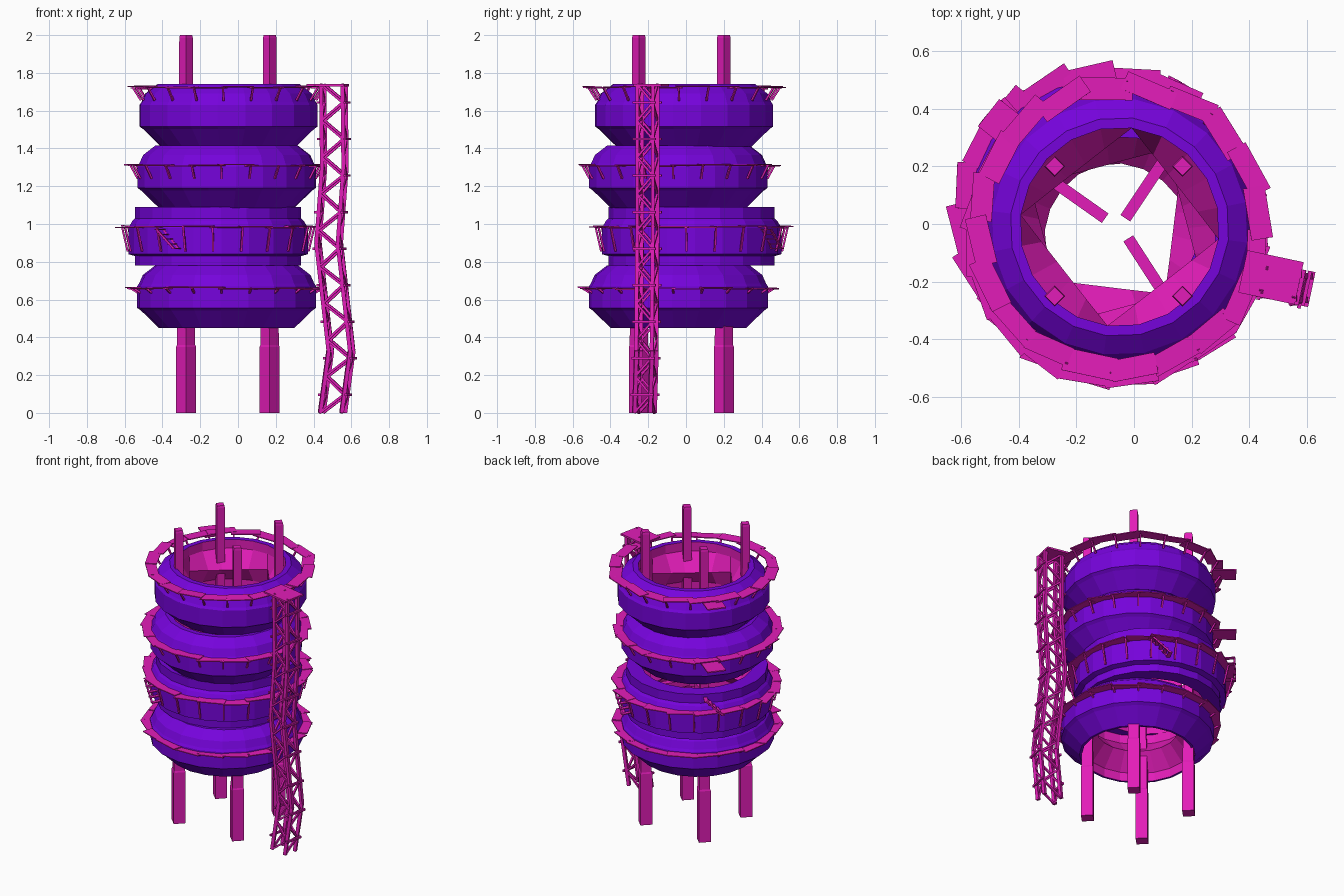
import bpy, bmesh, math, random
from math import cos, sin, pi, radians
from mathutils import Vector, Matrix

random.seed(4)
cube = bpy.data.objects.get("Cube")
if cube:
    bpy.data.objects.remove(cube)


def material(name, rgb):
    m = bpy.data.materials.new(name)
    m.use_nodes = True
    m.diffuse_color = (*rgb, 1)
    m.node_tree.nodes["Principled BSDF"].inputs["Base Color"].default_value = (*rgb, 1)
    return m


PURPLE = material("violet", (0.18, 0.001, 0.71))
PINK = material("magenta", (0.76, 0.012, 0.48))


def finish(bm, name, *mats):
    bmesh.ops.recalc_face_normals(bm, faces=bm.faces)
    mesh = bpy.data.meshes.new(name)
    bm.to_mesh(mesh)
    bm.free()
    for m in mats:
        mesh.materials.append(m)
    ob = bpy.data.objects.new(name, mesh)
    bpy.context.collection.objects.link(ob)


def box(bm, centre, size, yaw=0, tilt=0):
    mat = (Matrix.Translation(centre) @ Matrix.Rotation(yaw, 4, 'Z')
           @ Matrix.Rotation(tilt, 4, 'Y') @ Matrix.Diagonal((*size, 1)))
    bmesh.ops.create_cube(bm, size=1, matrix=mat)


def beam(bm, a, b, width):
    a, b = Vector(a), Vector(b)
    d = b - a
    mat = (Matrix.Translation((a + b) / 2) @ d.to_track_quat('Z', 'Y').to_matrix().to_4x4()
           @ Matrix.Diagonal((width, width, d.length, 1)))
    bmesh.ops.create_cube(bm, size=1, matrix=mat)


def bridge(bm, loops, closed):
    n = len(loops[0])
    pairs = list(zip(loops, loops[1:]))
    if closed:
        pairs.append((loops[-1], loops[0]))
    return [[bm.faces.new((p[i], p[(i + 1) % n], q[(i + 1) % n], q[i])) for i in range(n)]
            for p, q in pairs]


# Faceted ring drum whose bore narrows to a waist: square, or round where capped
SIDES = 20
BORE = 0.345


def ring_drum(name, cx, cy, base, outer, turn, cap):
    height = outer[-1][0]

    def waist(a):
        off = (a - turn + pi / 2) % (pi / 2) - pi / 4
        return min(0.245 / cos(off), cap)

    angles = [2 * pi * i / SIDES + turn for i in range(SIDES)]
    levels = [(h, [r] * SIDES) for h, r in outer]
    levels += [(height, [BORE] * SIDES), (height - 0.06, [BORE] * SIDES),
               (height / 2, [waist(a) for a in angles]),
               (0.06, [BORE] * SIDES), (0, [BORE] * SIDES)]
    bm = bmesh.new()
    loops = [[bm.verts.new((cx + r * cos(a), cy + r * sin(a), base + h))
              for a, r in zip(angles, radii)] for h, radii in levels]
    bands = bridge(bm, loops, True)
    for band in bands[len(outer):-1]:
        for f in band:
            f.material_index = 1
    finish(bm, name, PURPLE, PINK)


# Ragged walkway of overlapping plates with slanted brackets
def walkway(name, cx, cy, z, r, drop, foot):
    bm = bmesh.new()
    n = 20
    for i in range(n):
        a = 2 * pi * i / n + 0.1
        rr = r + random.uniform(-0.006, 0.006)
        box(bm, (cx + rr * cos(a), cy + rr * sin(a), z + random.uniform(-0.005, 0.005)),
            (random.uniform(0.065, 0.08), random.uniform(0.16, 0.19), 0.006),
            a + random.uniform(-0.2, 0.2), random.uniform(-0.05, 0.05))
        b = a + pi / n
        beam(bm, (cx + (r + 0.025) * cos(b), cy + (r + 0.025) * sin(b), z),
             (cx + foot * cos(b), cy + foot * sin(b), z - drop), 0.01)
    finish(bm, name, PINK)


BULGE = [(0, .36), (.092, .455), (.106, .475), (.22, .475), (.235, .465), (.28, .445), (.33, .38)]
STRAIGHT = [(0, .44), (.05, .44), (.06, .475), (.2, .475), (.235, .455), (.25, .44), (.31, .44)]
LEVELS = [
    ("lower", -.06, -.04, .45, BULGE, 14, .25, .66, .025, .47),
    ("second", -.105, .03, .78, STRAIGHT, 38, BORE, .985, .13, .48),
    ("third", -.06, -.04, 1.085, BULGE, 60, BORE, 1.31, .07, .472),
    ("upper", -.05, -.01, 1.41, BULGE, 83, BORE, 1.725, .07, .465),
]
for name, cx, cy, base, prof, turn, cap, wz, drop, foot in LEVELS:
    ring_drum(name + "_ring", cx, cy, base, prof, radians(turn), cap)
    walkway(name + "_walkway", cx, cy, wz, .485, drop, foot)

# Slim square corner posts, set diagonally, running through all rings
POST = [(0, .053), (.35, .053), (.36, .048), (.6, .047), (.75, .038), (1.985, .036), (2, .032)]
for side, x in (("right", -.275), ("left", .168)):
    for end, y in (("front", -.25), ("back", .2)):
        bm = bmesh.new()
        loops = [[bm.verts.new((x + r * cos(k * pi / 2), y + r * sin(k * pi / 2), z))
                  for k in range(4)] for z, r in POST]
        bridge(bm, loops, False)
        bm.faces.new(loops[0])
        bm.faces.new(loops[-1])
        finish(bm, f"{end}_{side}_post", PINK)

# Inner braces pointing at the middle
bm = bmesh.new()
for a, b in (((-.27, .14), (-.1, .02)), ((.11, .23), (-.03, .02)), ((.09, -.22), (-.02, -.05))):
    beam(bm, (*a, .95), (*b, .95), .04)
finish(bm, "inner_braces", PINK)

# Crooked lattice tower
PATH = [(0, .5, -.22), (.33, .545, -.21), (.9, .48, -.205), (1.3, .51, -.205), (1.74, .505, -.205)]
YAW = radians(-12)


def tower_point(z, u, v):
    for (z0, x0, y0), (z1, x1, y1) in zip(PATH, PATH[1:]):
        if z <= z1 + 1e-6:
            t = (z - z0) / (z1 - z0)
            break
    x, y = x0 + (x1 - x0) * t, y0 + (y1 - y0) * t
    return Vector((x + u * cos(YAW) - v * sin(YAW), y + u * sin(YAW) + v * cos(YAW), z))


bm = bmesh.new()
HU, HV = .058, .042
corners = [(-HU, -HV), (HU, -HV), (HU, HV), (-HU, HV)]
for c in corners:
    for p, q in zip(PATH, PATH[1:]):
        beam(bm, tower_point(p[0], *c), tower_point(q[0], *c), .021)
STEPS = 18
for k in range(STEPS):
    z0, z1 = 1.74 * k / STEPS, 1.74 * (k + 1) / STEPS
    for s in range(4):
        a, b = corners[s], corners[(s + 1) % 4]
        if (k + s // 2) % 2:
            a, b = b, a
        beam(bm, tower_point(z0, *a), tower_point(z1, *b), .012)
        # short cross bars on the narrow sides, sticking out slightly
        if k % 2 and s % 2:
            w = HU + .014 if s == 1 else -HU - .014
            beam(bm, tower_point(z0, w, -HV - .02), tower_point(z0, w, HV + .02), .013)
finish(bm, "lattice_tower", PINK)

# Landings: tower top and side platforms
bm = bmesh.new()
box(bm, (.475, -.185, 1.735), (.2, .15, .012), YAW)
finish(bm, "tower_landing", PINK)
bm = bmesh.new()
for z in (1.715, 1.285):
    box(bm, (-.445, .34, z), (.15, .12, .008), radians(-38))
finish(bm, "side_landings", PINK)

# Small stairs leaning against the second ring
bm = bmesh.new()
for angle, top in ((58, .97), (137, 1.08), (238, .97)):
    a = radians(angle)
    for dr in (-.03, .03):
        p = [Vector((-.105 + (.5 + dr) * cos(a + t), .03 + (.5 + dr) * sin(a + t), z))
             for t, z in ((-.1, top), (.1, top - .1))]
        beam(bm, p[0], p[1], .01)
    for k in range(5):
        t = -.1 + .05 * k
        box(bm, (-.105 + .5 * cos(a + t), .03 + .5 * sin(a + t), top - .025 * k),
            (.07, .025, .006), a + t)
finish(bm, "short_stairs", PINK)
